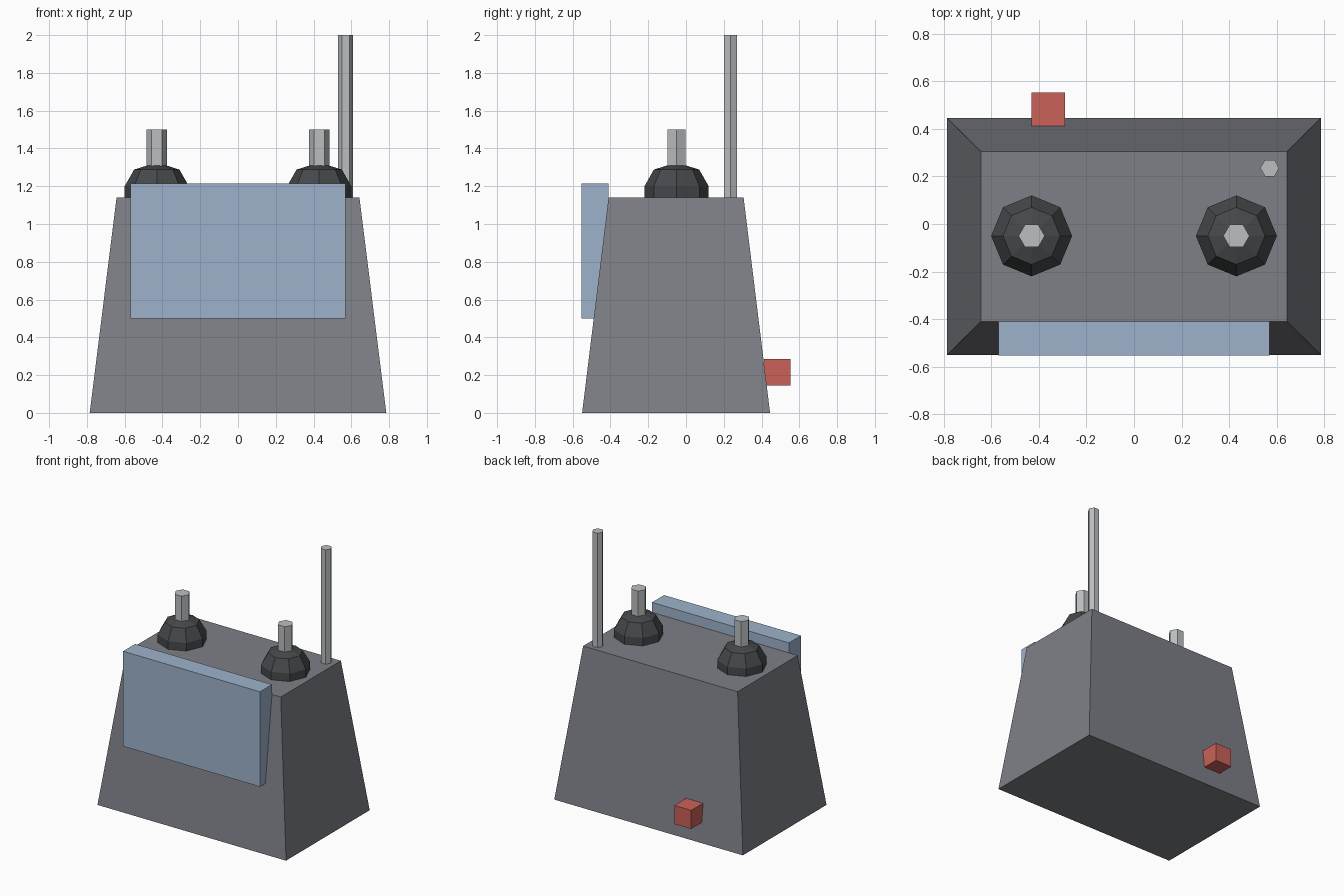
import bpy
import bmesh
import math

cube = bpy.data.objects.get("Cube")
if cube:
    bpy.data.objects.remove(cube, do_unlink=True)


def material(name, rgb):
    m = bpy.data.materials.new(name)
    m.use_nodes = True
    colour = (*rgb, 1)
    m.diffuse_color = colour
    m.node_tree.nodes["Principled BSDF"].inputs["Base Color"].default_value = colour
    return m


grey = material("casing grey", (0.21, 0.215, 0.24))
dark = material("dark rubber", (0.06, 0.066, 0.07))
metal = material("light metal", (0.5, 0.52, 0.53))
blue = material("pale blue", (0.34, 0.45, 0.6))
red = material("red", (0.6, 0.12, 0.1))


def loft(name, rings, mat):
    """Join stacked rings of points into a closed flat-faced solid."""
    bm = bmesh.new()
    loops = [[bm.verts.new(p) for p in ring] for ring in rings]
    for a, b in zip(loops, loops[1:]):
        for i in range(len(a)):
            j = (i + 1) % len(a)
            bm.faces.new((a[i], a[j], b[j], b[i]))
    bm.faces.new(loops[0][::-1])
    bm.faces.new(loops[-1])
    mesh = bpy.data.meshes.new(name)
    bm.to_mesh(mesh)
    bm.free()
    mesh.materials.append(mat)
    obj = bpy.data.objects.new(name, mesh)
    bpy.context.collection.objects.link(obj)
    return obj


def rect(x0, x1, y0, y1, z):
    return [(x0, y0, z), (x1, y0, z), (x1, y1, z), (x0, y1, z)]


def box(name, x, y, z, mat):
    return loft(name, [rect(*x, *y, h) for h in z], mat)


def turned(name, x, y, sides, profile, mat):
    """Faceted round part from (radius, height) pairs."""
    angles = [math.tau * i / sides for i in range(sides)]
    rings = [[(x + r * math.cos(a), y + r * math.sin(a), z) for a in angles]
             for r, z in profile]
    return loft(name, rings, mat)


# Tapered casing
loft("casing", [rect(-0.785, 0.785, -0.55, 0.445, 0),
                rect(-0.643, 0.643, -0.41, 0.305, 1.14)], grey)

# Front screen and rear button
box("screen", (-0.57, 0.57), (-0.553, -0.41), (0.5, 1.215), blue)
box("rear_button", (-0.43, -0.29), (0.412, 0.553), (0.145, 0.285), red)

# Control sticks: faceted boot with a hexagonal shaft
for side, x in (("right", -0.43), ("left", 0.43)):
    turned(side + "_stick_boot", x, -0.05, 8,
           [(0.17, 1.14), (0.17, 1.2), (0.12, 1.288), (0.05, 1.31)], dark)
    turned(side + "_stick_shaft", x, -0.05, 6, [(0.055, 1.2), (0.055, 1.5)], metal)

# Antenna
turned("antenna", 0.57, 0.235, 6, [(0.04, 1.1), (0.04, 2.0)], metal)
